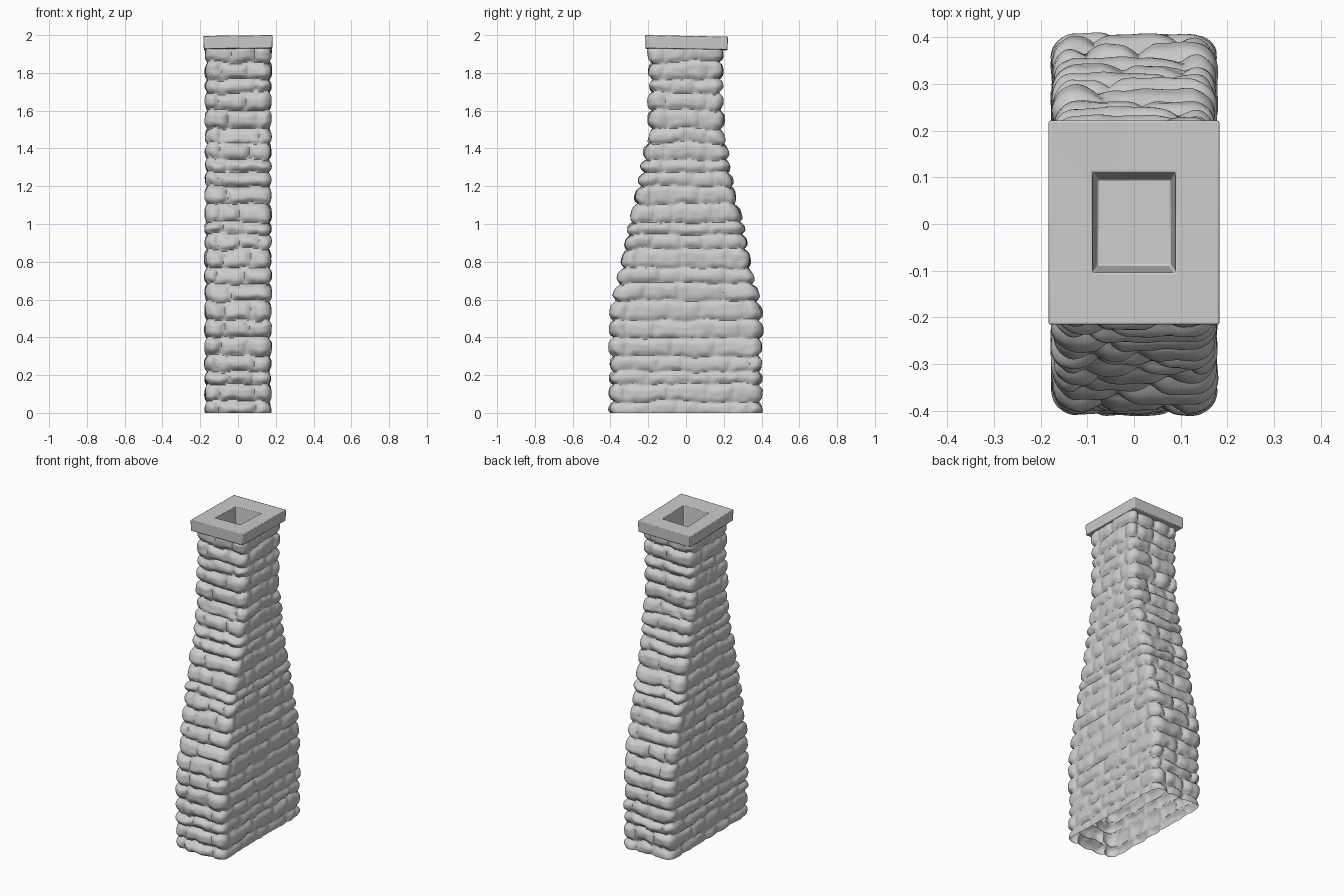
import bpy, bmesh, math, random
from mathutils import Vector, noise

random.seed(7)
cube = bpy.data.objects.get("Cube")
if cube:
    bpy.data.objects.remove(cube)

stone_grey = bpy.data.materials.new("stone grey")
stone_grey.use_nodes = True
COLOUR = (0.6, 0.6, 0.6, 1)
stone_grey.diffuse_color = COLOUR
stone_grey.node_tree.nodes["Principled BSDF"].inputs["Base Color"].default_value = COLOUR

HALF_X = 0.173
BODY_TOP = 1.94
# Half depth of the stack at a few heights: wide hearth, sloping shoulder, straight flue
PROFILE = [(0, 0.4), (0.52, 0.4), (0.68, 0.365), (1.0, 0.3), (1.2, 0.25),
           (1.42, 0.215), (1.46, 0.195), (2.0, 0.195)]


def half_depth(z):
    for (z0, d0), (z1, d1) in zip(PROFILE, PROFILE[1:]):
        if z <= z1:
            return d0 + (d1 - d0) * (z - z0) / (z1 - z0)
    return PROFILE[-1][1]


def finish(bm, name, angle):
    bmesh.ops.recalc_face_normals(bm, faces=bm.faces)
    mesh = bpy.data.meshes.new(name)
    bm.to_mesh(mesh)
    bm.free()
    mesh.materials.append(stone_grey)
    obj = bpy.data.objects.new(name, mesh)
    bpy.context.collection.objects.link(obj)
    bpy.ops.object.select_all(action='DESELECT')
    obj.select_set(True)
    bpy.context.view_layer.objects.active = obj
    bpy.ops.object.shade_smooth_by_angle(angle=math.radians(angle))
    return obj


def make_courses():
    """Stack courses; each holds stones as (start, end, bulge, tilt) around the wall."""
    courses, z = [], -0.02
    while z < BODY_TOP:
        top = z + random.uniform(0.065, 0.105)
        depth = 2 * half_depth(max(0, (z + top) / 2))
        width = 2 * HALF_X
        total = 2 * (depth + width)
        corners = [0, width, width + depth, 2 * width + depth, total]
        joints, u = [], random.uniform(0.06, 0.15)
        while u < total - 0.06:
            if min(abs(u - c) for c in corners) > 0.05:
                joints.append(u)
            u += random.uniform(0.1, 0.24)
        ends = joints[1:] + [joints[0] + total]
        stones = [(a, b, random.uniform(-0.006, 0.006), random.uniform(-0.12, 0.12))
                  for a, b in zip(joints, ends)]
        courses.append((z, top, total, stones))
        z = top
    return courses


def relief(courses, fraction, z, point):
    """Pillow height of the masonry: zero in the joints, one on a stone's face."""
    q = point * 9
    z += 0.016 * noise.noise(q) + 0.008 * noise.noise(q * 2.5)
    for low, high, total, stones in courses:
        if z < high:
            break
    u = fraction * total + 0.02 * noise.noise(q + Vector((5, 9, 2)))
    if u < stones[0][0]:
        u += total
    for a, b, bulge, tilt in stones:
        if u <= b:
            break
    dz = max(0, min(z - low, high - z)) / 0.036
    du = max(0, min(u - a, b - u)) / 0.045
    edge = min(1, dz) * (2 - min(1, dz))
    side = min(1, du) * (2 - min(1, du))
    return edge * (0.35 + 0.65 * side), bulge + tilt * (z - (low + high) / 2)


def stone_stack():
    """Rounded rectangular rings, pushed in at the mortar joints."""
    courses = make_courses()
    nx, ny, rows = 40, 76, 250
    # Fractions along the four sides, starting at the front right corner
    ring = ([(-1 + 2 * i / nx, -1, 0, i / nx) for i in range(nx)] +
            [(1, -1 + 2 * i / ny, 1, i / ny) for i in range(ny)] +
            [(1 - 2 * i / nx, 1, 2, i / nx) for i in range(nx)] +
            [(-1, 1 - 2 * i / ny, 3, i / ny) for i in range(ny)])
    bm = bmesh.new()
    loops = []
    for row in range(rows + 1):
        z = BODY_TOP * row / rows
        hy = half_depth(z)
        radius = 0.05
        loop = []
        for a, b, side, t in ring:
            p = Vector((a * HALF_X, b * hy, 0))
            core = Vector((max(radius - HALF_X, min(HALF_X - radius, p.x)),
                           max(radius - hy, min(hy - radius, p.y)), 0))
            normal = (p - core).normalized()
            base = core + normal * radius + Vector((0, 0, z))
            width, depth = 2 * HALF_X, 2 * hy
            start = [0, width, width + depth, 2 * width + depth][side]
            around = start + t * (depth if side % 2 else width)
            height, bulge = relief(courses, around / (2 * (width + depth)), z, base)
            # End walls are rougher than the broad walls
            rough = 0.016 + 0.012 * abs(normal.y)
            push = rough * (height - 0.85) + bulge * height * (0.5 + 0.5 * abs(normal.y))
            push += 0.004 * noise.noise(base * 22)
            loop.append(bm.verts.new(base + normal * push))
        loops.append(loop)
    n = len(ring)
    for lower, upper in zip(loops, loops[1:]):
        for i in range(n):
            j = (i + 1) % n
            bm.faces.new((lower[i], lower[j], upper[j], upper[i]))
    return finish(bm, "stone_stack", 50)


def cap_slab():
    """Slightly uneven slab with a tapered flue opening and a floor inside it."""
    bm = bmesh.new()

    def loop(x, y, z):
        corners = [(-x, -y), (x, -y), (x, y), (-x, y)]
        return [bm.verts.new((cx, cy + 0.003, z + dz))
                for (cx, cy), dz in zip(corners, (0, 0.004, -0.004, -0.007))]

    loops = [loop(0.15, 0.17, 1.925), loop(0.181, 0.217, 1.927), loop(0.183, 0.219, 1.996),
             loop(0.089, 0.107, 1.994), loop(0.079, 0.093, 1.8)]
    for a, b in zip(loops, loops[1:]):
        for i in range(4):
            j = (i + 1) % 4
            bm.faces.new((a[i], a[j], b[j], b[i]))
    bm.faces.new(loops[-1])
    obj = finish(bm, "cap_slab", 30)
    bevel = obj.modifiers.new("worn_edges", 'BEVEL')
    bevel.width = 0.004
    bevel.segments = 2
    return obj


stone_stack()
cap_slab()
